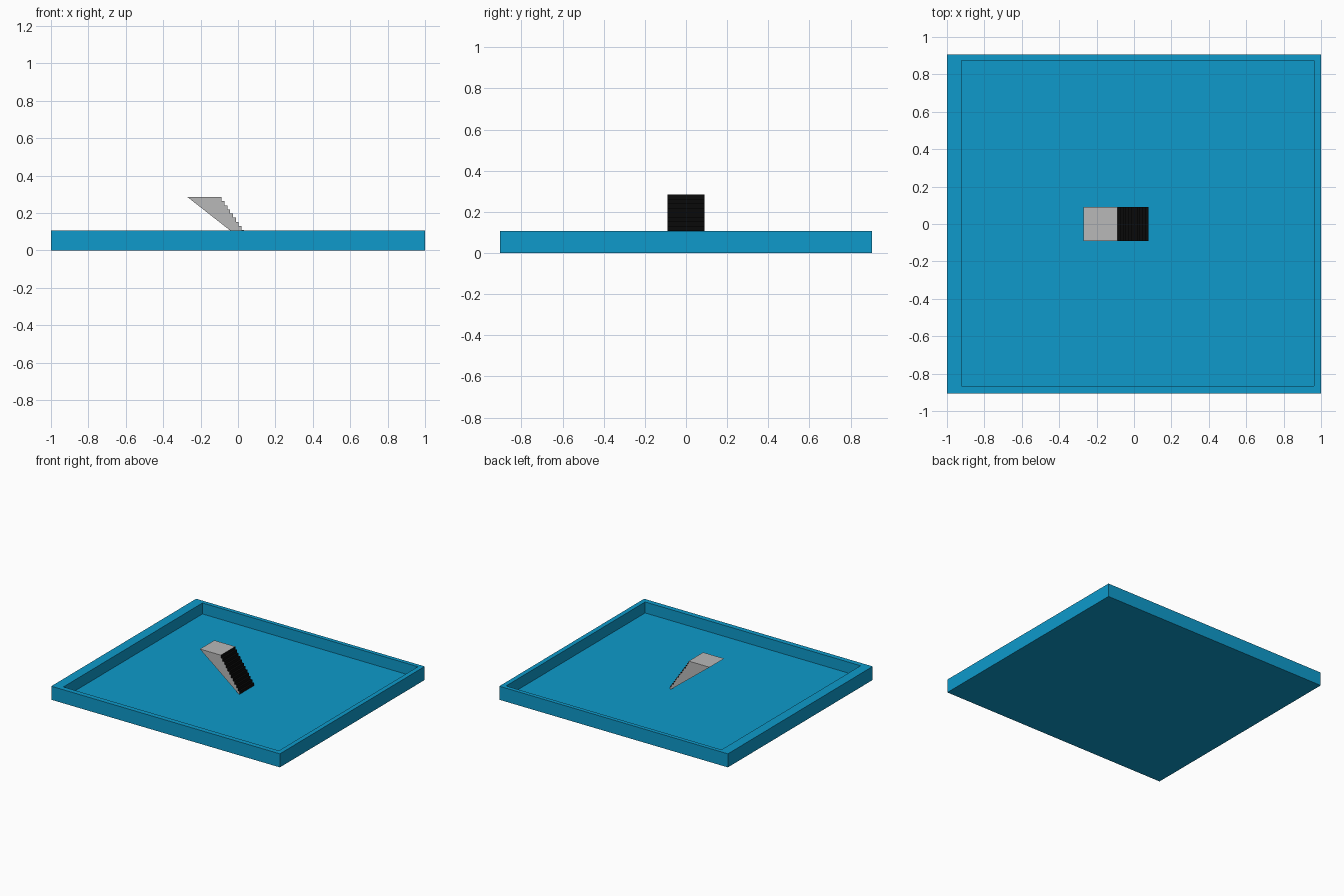
import bpy, bmesh

if "Cube" in bpy.data.objects:
    bpy.data.objects.remove(bpy.data.objects["Cube"])


def material(name, rgb):
    m = bpy.data.materials.new(name)
    m.diffuse_color = (*rgb, 1)
    m.use_nodes = True
    m.node_tree.nodes["Principled BSDF"].inputs["Base Color"].default_value = m.diffuse_color
    return m


def finish(bm, name, mats):
    bmesh.ops.recalc_face_normals(bm, faces=bm.faces)
    me = bpy.data.meshes.new(name)
    bm.to_mesh(me)
    bm.free()
    for m in mats:
        me.materials.append(m)
    ob = bpy.data.objects.new(name, me)
    bpy.context.collection.objects.link(ob)
    return ob


blue = material("blue", (0.0044, 0.323, 0.597))
grey = material("light grey", (0.48, 0.48, 0.48))
black = material("black", (0.003, 0.003, 0.003))

FLOOR, RIM = 0.02, 0.107


def rect(bm, x0, x1, y0, y1, z):
    return [bm.verts.new((x, y, z)) for x, y in ((x0, y0), (x1, y0), (x1, y1), (x0, y1))]


# Shallow tray: stacked rectangular loops joined into walls, rim and floor
bm = bmesh.new()
outer, inner = (-1, 1, -0.905, 0.905), (-0.922, 0.963, -0.865, 0.873)
loops = [rect(bm, *outer, 0), rect(bm, *outer, RIM),
         rect(bm, *inner, RIM), rect(bm, *inner, FLOOR)]
for a, b in zip(loops, loops[1:]):
    for i in range(4):
        j = (i + 1) % 4
        bm.faces.new((a[i], a[j], b[j], b[i]))
bm.faces.new(loops[0][::-1])
bm.faces.new(loops[-1])
finish(bm, "tray", [blue])

# Staircase: side profile with generated steps, extruded across y
TOP, X0, X1, STEPS, HALF = 0.285, -0.087, 0.078, 12, 0.09
rise, tread = (TOP - FLOOR) / STEPS, (X1 - X0) / (STEPS - 1)
profile = [(0.068, FLOOR), (-0.27, TOP)]
for k in range(STEPS):
    x = X0 + k * tread
    profile += [(x, TOP - k * rise), (x, TOP - (k + 1) * rise)]

bm = bmesh.new()
near = [bm.verts.new((x, -HALF, z)) for x, z in profile]
far = [bm.verts.new((x, HALF, z)) for x, z in profile]
bm.faces.new(near)
bm.faces.new(far[::-1])
n = len(profile)
for i in range(n):
    j = (i + 1) % n
    f = bm.faces.new((near[i], far[i], far[j], near[j]))
    # treads and risers are black; landing, sides and underside stay grey
    f.material_index = 1 if 2 <= i < n - 1 else 0
finish(bm, "staircase", [grey, black])
